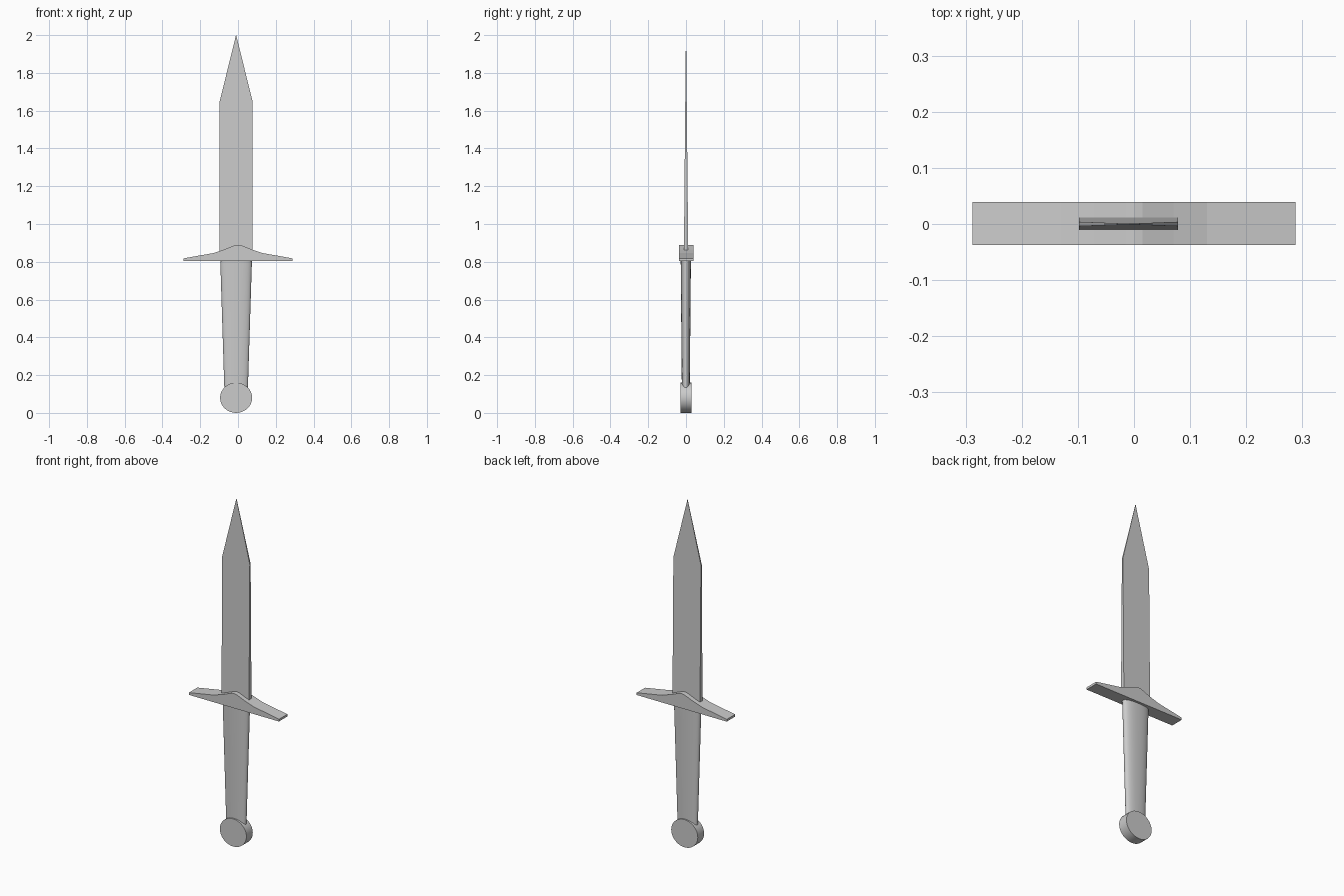
import bpy
import math

if "Cube" in bpy.data.objects:
    bpy.data.objects.remove(bpy.data.objects["Cube"])

CX = -0.01  # centre line of blade, grip and pommel


def make_object(name, verts, faces, smooth=False):
    mesh = bpy.data.meshes.new(name)
    mesh.from_pydata(verts, [], faces)
    mesh.update()
    obj = bpy.data.objects.new(name, mesh)
    bpy.context.collection.objects.link(obj)
    if smooth:
        bpy.ops.object.select_all(action='DESELECT')
        obj.select_set(True)
        bpy.context.view_layer.objects.active = obj
        bpy.ops.object.shade_smooth_by_angle(angle=math.radians(35))
    return obj


def bridge(name, rings, smooth=False):
    """Skin equal-length rings and cap both ends."""
    n = len(rings[0])
    verts = [v for ring in rings for v in ring]
    faces = [(r * n + i, r * n + (i + 1) % n, (r + 1) * n + (i + 1) % n, (r + 1) * n + i)
             for r in range(len(rings) - 1) for i in range(n)]
    last = (len(rings) - 1) * n
    faces += [tuple(reversed(range(n))), tuple(range(last, last + n))]
    return make_object(name, verts, faces, smooth)


def rectangle(half_x, y0, y1, z):
    return [(CX - half_x, y0, z), (CX + half_x, y0, z), (CX + half_x, y1, z), (CX - half_x, y1, z)]


def oval(half_x, half_y, z, sides=32):
    def power(v):
        return math.copysign(abs(v) ** 0.85, v)
    return [(CX + half_x * power(math.cos(a)), -0.001 + half_y * power(math.sin(a)), z)
            for a in (2 * math.pi * i / sides for i in range(sides))]


def extrude_profile(name, profile, y0, y1, smooth=False):
    return bridge(name, [[(x, y, z) for x, z in profile] for y in (y0, y1)], smooth)


# Flat blade, thinning towards the point
bridge("blade", [rectangle(0.088, -0.011, 0.012, 0.84),
                 rectangle(0.088, -0.004, 0.004, 1.645),
                 rectangle(0.0005, -0.0005, 0.0005, 2.0)])

# Crossguard with sweeping arms
arm = [(0.288, 0.805), (0.288, 0.818), (0.21, 0.832), (0.13, 0.846), (0.07, 0.866), (0.015, 0.888)]
guard = arm + [(0.0, 0.89)] + [(-x, z) for x, z in reversed(arm)]
extrude_profile("crossguard", guard[::-1], 0.039, -0.037)

# Tapered oval grip
bridge("grip", [oval(0.062, 0.021, 0.12), oval(0.084, 0.027, 0.81)], smooth=True)

# Disc pommel
disc = [(CX + 0.085 * math.cos(a), 0.08 + 0.08 * math.sin(a))
        for a in (2 * math.pi * i / 32 for i in range(32))]
extrude_profile("pommel", disc, -0.03, 0.028, smooth=True)
